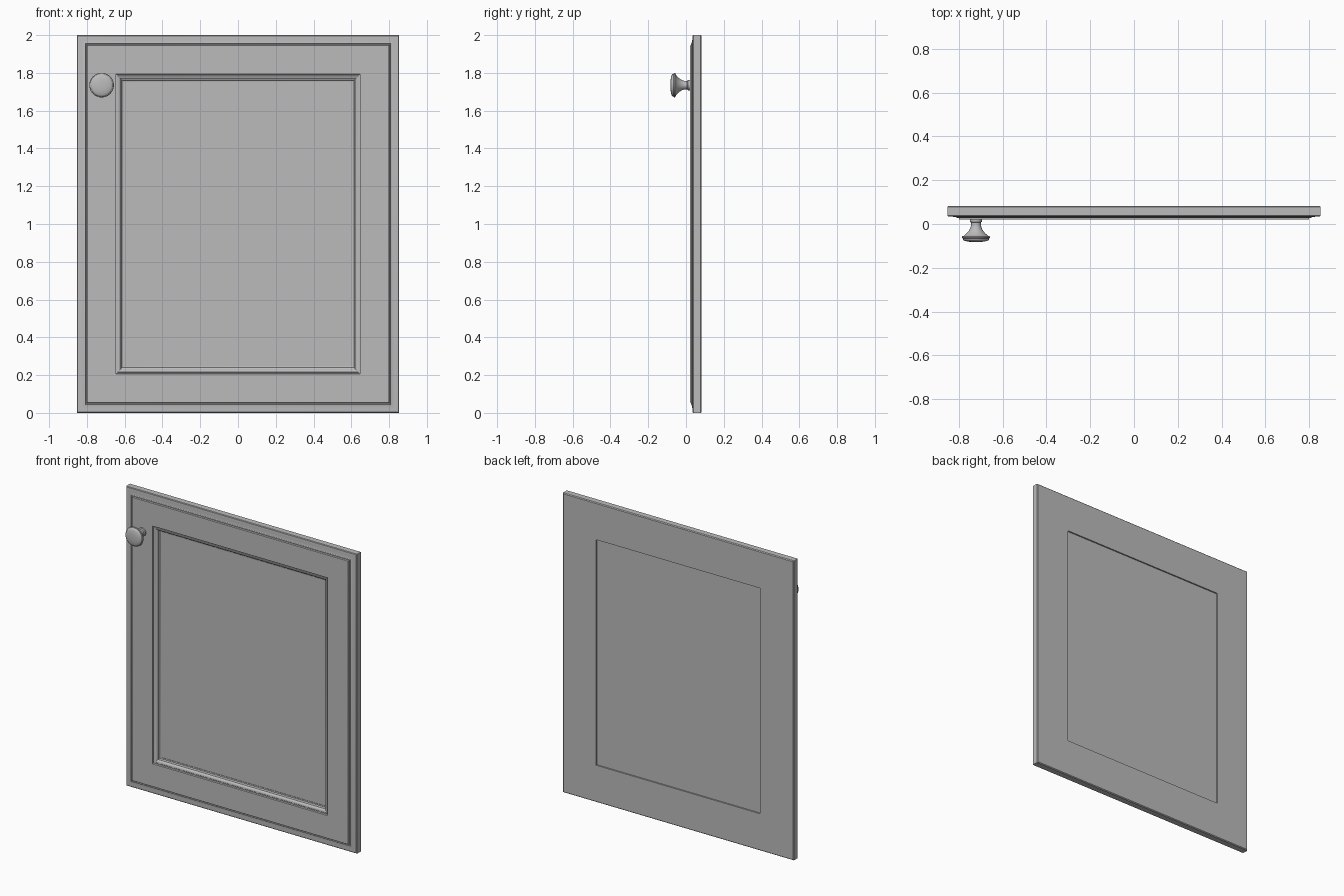
import bpy, bmesh, math

cube = bpy.data.objects.get("Cube")
if cube:
    bpy.data.objects.remove(cube)

HALF_W, HEIGHT = 0.853, 2.0


def make_material(name, value):
    mat = bpy.data.materials.new(name)
    mat.use_nodes = True
    color = (value, value, value, 1)
    mat.diffuse_color = color
    mat.node_tree.nodes["Principled BSDF"].inputs["Base Color"].default_value = color
    return mat


grey = make_material("plain grey", 0.5)


def finish(bm, name, smooth_angle=None):
    bmesh.ops.recalc_face_normals(bm, faces=bm.faces)
    mesh = bpy.data.meshes.new(name)
    bm.to_mesh(mesh)
    bm.free()
    obj = bpy.data.objects.new(name, mesh)
    bpy.context.collection.objects.link(obj)
    mesh.materials.append(grey)
    if smooth_angle:
        bpy.ops.object.select_all(action="DESELECT")
        obj.select_set(True)
        bpy.context.view_layer.objects.active = obj
        bpy.ops.object.shade_smooth_by_angle(angle=math.radians(smooth_angle))
    return obj


def rect_loop(bm, inset, y):
    """Rectangle set in from the outer edge of the door."""
    x, low, high = HALF_W - inset, inset, HEIGHT - inset
    return [bm.verts.new(p) for p in ((-x, y, low), (x, y, low), (x, y, high), (-x, y, high))]


def bridge(bm, a, b):
    for i in range(len(a)):
        j = (i + 1) % len(a)
        bm.faces.new((a[i], a[j], b[j], b[i]))


# Frame: moulding profile (inset, depth) swept round the door with mitred corners
profile = [(0.005, 0.083), (0, 0.078), (0, 0.039), (0.004, 0.035)]
for i in range(6):                                   # outer cove
    t = math.radians(18 * i)
    profile.append((0.01 + 0.035 * math.sin(t), 0.027 + 0.007 * math.cos(t)))
profile += [(0.047, 0.031), (0.052, 0.031), (0.054, 0.021),
            (0.206, 0.021), (0.208, 0.031), (0.214, 0.031)]
for i in range(6):                                   # inner rounded moulding
    t = math.radians(18 * i)
    profile.append((0.216 + 0.017 * math.sin(t), 0.044 - 0.015 * math.cos(t)))
profile += [(0.237, 0.046), (0.240, 0.050), (0.247, 0.052), (0.247, 0.083)]
bm = bmesh.new()
loops = [rect_loop(bm, *p) for p in profile]
for a, b in zip(loops, loops[1:] + loops[:1]):
    bridge(bm, a, b)
finish(bm, "door_frame", 25)

# Centre panel, recessed on both sides
bm = bmesh.new()
front, back = rect_loop(bm, 0.246, 0.055), rect_loop(bm, 0.246, 0.074)
bridge(bm, front, back)
bm.faces.new(front)
bm.faces.new(back)
finish(bm, "centre_panel")

# Knob: turned profile (radius, depth) with a flared neck and domed head
turned = [(0.028, 0.022), (0.028, 0.010), (0.024, 0.008)]
for i in range(9):
    t = i / 8
    turned.append((0.022 + 0.034 * t ** 2.4, 0.006 - 0.060 * t))
turned += [(0.063, -0.056), (0.065, -0.059), (0.064, -0.064), (0.060, -0.066), (0.060, -0.070)]
for i in range(1, 6):
    t = math.radians(15 * i)
    turned.append((0.060 * math.cos(t), -0.070 - 0.013 * math.sin(t)))
SIDES = 40
bm = bmesh.new()
rings = []
for r, y in turned:
    angles = [math.tau * i / SIDES for i in range(SIDES)]
    rings.append([bm.verts.new((-0.722 + r * math.cos(a), y, 1.735 + r * math.sin(a))) for a in angles])
for a, b in zip(rings, rings[1:]):
    bridge(bm, a, b)
bm.faces.new(rings[0])
bm.faces.new(rings[-1])
finish(bm, "knob", 35)
